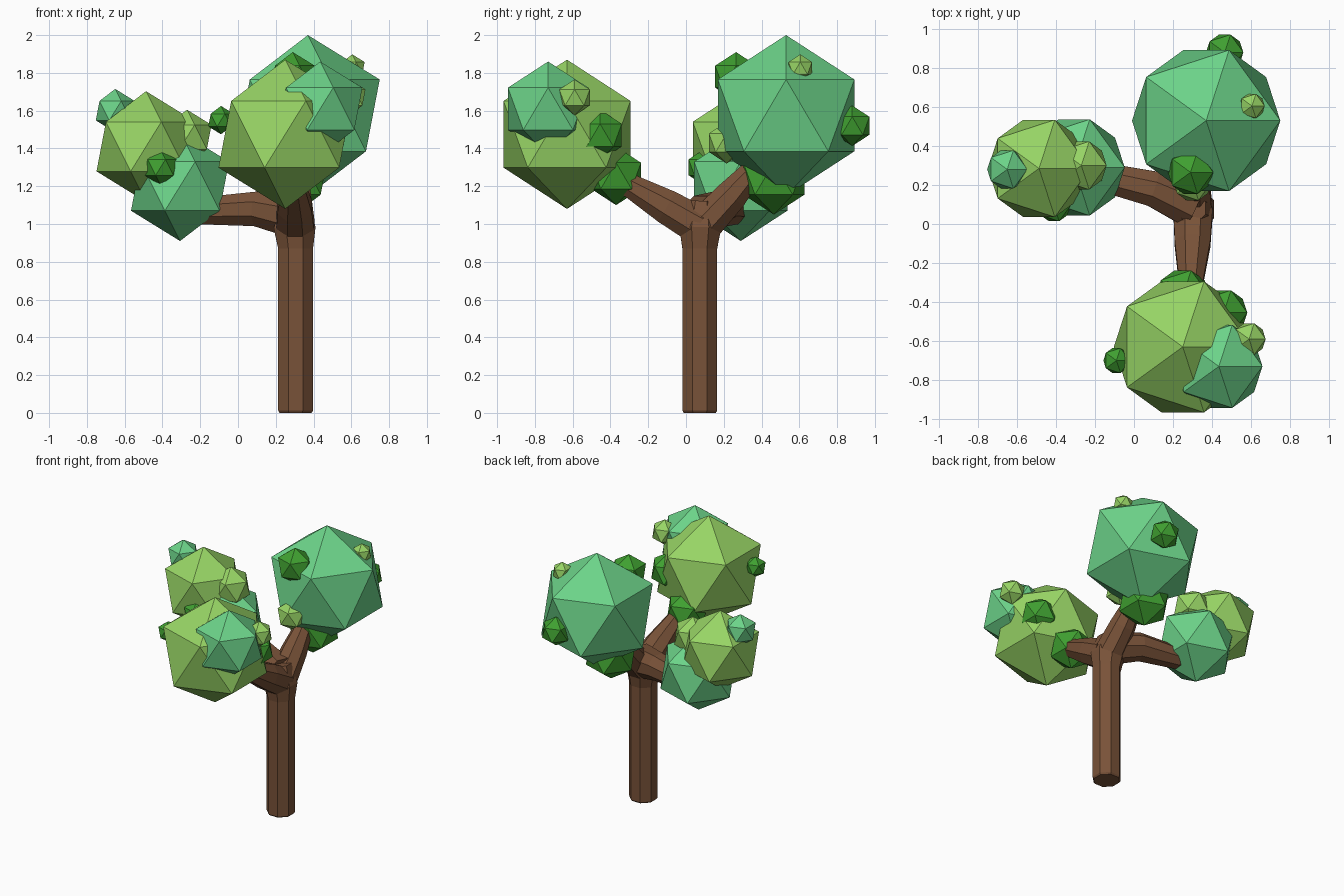
import bpy, bmesh, math
from mathutils import Vector

if "Cube" in bpy.data.objects:
    bpy.data.objects.remove(bpy.data.objects["Cube"])


def material(name, rgb):
    m = bpy.data.materials.new(name)
    m.diffuse_color = (*rgb, 1)
    m.use_nodes = True
    m.node_tree.nodes["Principled BSDF"].inputs["Base Color"].default_value = m.diffuse_color
    return m


BARK = material("bark", (0.19, 0.085, 0.04))
LIGHT = material("light_leaf", (0.31, 0.66, 0.13))
TEAL = material("teal_leaf", (0.15, 0.65, 0.25))
DARK = material("dark_leaf", (0.05, 0.35, 0.03))


def tube(name, stations, sides=8):
    """Faceted limb through (x, y, z, radius) stations."""
    bm = bmesh.new()
    pts = [Vector(s[:3]) for s in stations]
    rings = []
    for i, s in enumerate(stations):
        t = (pts[min(i + 1, len(pts) - 1)] - pts[max(i - 1, 0)]).normalized()
        ref = Vector((1, 0, 0)) if abs(t.x) < 0.6 else Vector((0, 0, 1))
        u = (ref - t * ref.dot(t)).normalized()
        v = t.cross(u)
        rad = s[3] / math.cos(math.pi / sides) ** 0.5
        ring = []
        for k in range(sides):
            a = 2 * math.pi * (k + 0.5) / sides
            ring.append(bm.verts.new(pts[i] + (u * math.cos(a) + v * math.sin(a)) * rad))
        rings.append(ring)
    for a, b in zip(rings, rings[1:]):
        for k in range(sides):
            n = (k + 1) % sides
            bm.faces.new((a[k], a[n], b[n], b[k]))
    bm.faces.new(rings[0][::-1])
    bm.faces.new(rings[-1])
    bmesh.ops.recalc_face_normals(bm, faces=bm.faces)
    me = bpy.data.meshes.new(name)
    bm.to_mesh(me)
    bm.free()
    me.materials.append(BARK)
    ob = bpy.data.objects.new(name, me)
    bpy.context.collection.objects.link(ob)


def leaf(name, mat, x, y, z, r):
    """Flat-faced 20-sided leaf clump."""
    bpy.ops.mesh.primitive_ico_sphere_add(subdivisions=1, radius=r, location=(x, y, z))
    ob = bpy.context.object
    ob.name = name
    ob.data.materials.append(mat)


# Trunk and its three branches
tube("trunk", [(0.305, 0.073, 0, 0.088), (0.305, 0.073, 0.012, 0.096),
               (0.305, 0.073, 0.87, 0.096), (0.30, 0.075, 0.98, 0.115),
               (0.295, 0.08, 1.12, 0.075)])
tube("front_branch", [(0.303, 0.07, 0.99, 0.105), (0.30, -0.10, 1.09, 0.095),
                      (0.29, -0.36, 1.24, 0.055)])
tube("back_branch", [(0.303, 0.09, 0.99, 0.10), (0.30, 0.24, 1.15, 0.088),
                     (0.30, 0.37, 1.30, 0.06)])
tube("left_branch", [(0.30, 0.09, 1.04, 0.115), (0.10, 0.18, 1.08, 0.095),
                     (-0.18, 0.245, 1.07, 0.075), (-0.30, 0.27, 1.08, 0.05)])

# Front crown
leaf("front_crown", LIGHT, 0.25, -0.63, 1.475, 0.395)
leaf("front_teal_clump", TEAL, 0.435, -0.73, 1.61, 0.25)
leaf("front_dark_clump_low", DARK, 0.25, -0.37, 1.255, 0.155)
leaf("front_dark_clump_side", DARK, 0.46, -0.455, 1.47, 0.135)
leaf("front_dark_clump_left", DARK, -0.09, -0.70, 1.55, 0.075)
leaf("front_light_clump", LIGHT, 0.59, -0.59, 1.67, 0.095)

# Back crown
leaf("back_crown", TEAL, 0.37, 0.53, 1.575, 0.425)
leaf("back_dark_clump_low", DARK, 0.30, 0.465, 1.24, 0.19)
leaf("back_dark_clump_high", DARK, 0.29, 0.265, 1.78, 0.13)
leaf("back_dark_clump_rear", DARK, 0.465, 0.88, 1.52, 0.107)
leaf("back_light_clump_high", LIGHT, 0.605, 0.605, 1.825, 0.073)
leaf("back_light_clump_low", LIGHT, 0.30, 0.215, 1.43, 0.11)

# Left crown
leaf("left_crown", LIGHT, -0.487, 0.285, 1.41, 0.293)
leaf("left_teal_clump_low", TEAL, -0.307, 0.29, 1.20, 0.29)
leaf("left_teal_clump_high", TEAL, -0.65, 0.28, 1.60, 0.115)
leaf("left_dark_clump", DARK, -0.41, 0.095, 1.30, 0.095)
leaf("left_light_clump", LIGHT, -0.27, 0.30, 1.46, 0.145)
